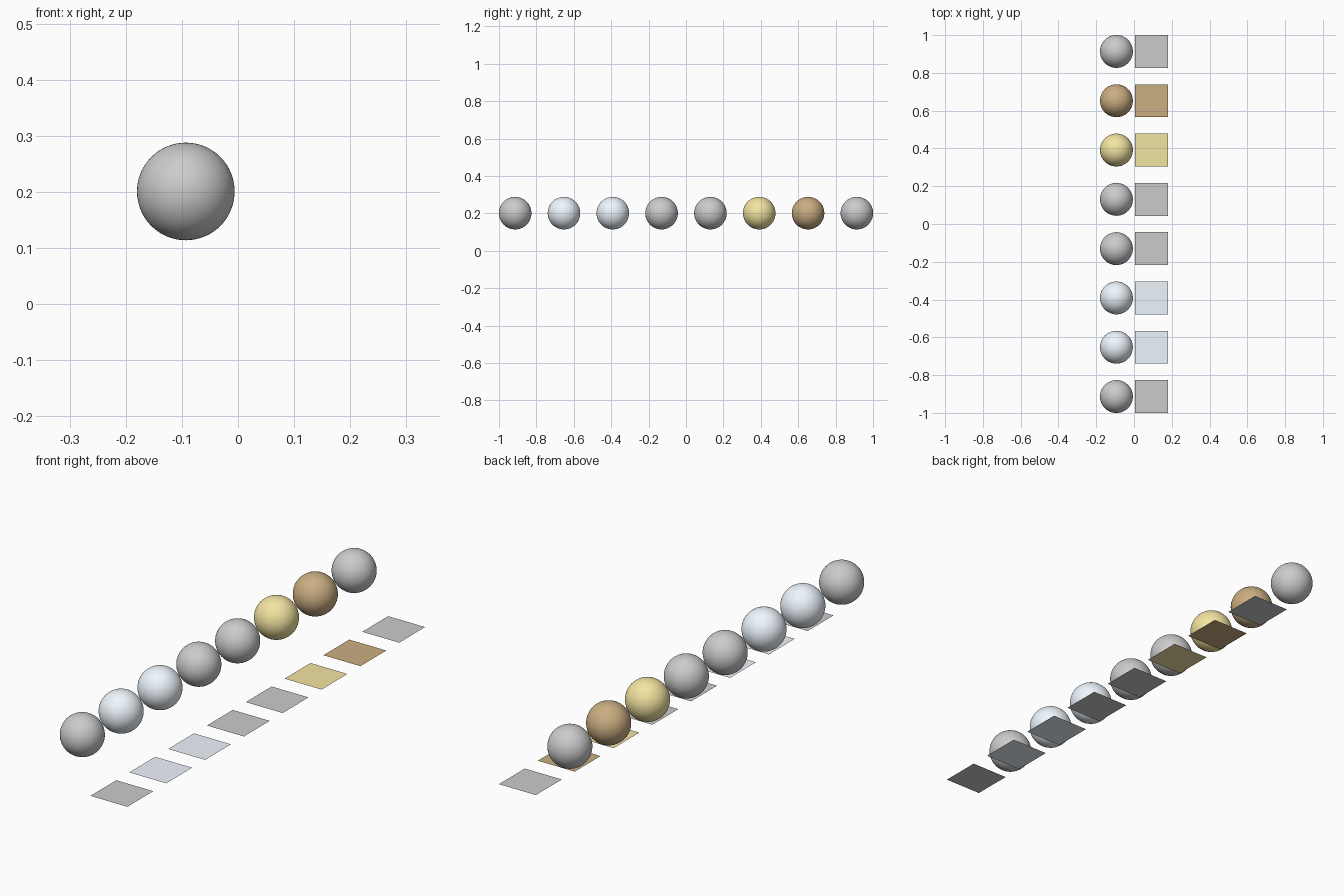
import bpy

if "Cube" in bpy.data.objects:
    bpy.data.objects.remove(bpy.data.objects["Cube"])

RADIUS, SPACING, X = 0.087, 0.261, 0.093

COLOURS = {
    "pale_blue": (0.86, 0.93, 0.99, 1),
    "gold": (0.90, 0.78, 0.36, 1),
    "brown": (0.59, 0.42, 0.22, 1),
    "dark_grey": (0.51, 0.51, 0.51, 1),
}
materials = {}
for name, colour in COLOURS.items():
    materials[name] = bpy.data.materials.new(name)
    materials[name].diffuse_color = colour


def finish(name, finish_name):
    obj = bpy.context.object
    obj.name = name
    if finish_name in materials:
        obj.data.materials.append(materials[finish_name])


# Row of samples from front to back: a floating ball and a flat swatch each
row = ["grey", "pale_blue", "pale_blue", "grey", "grey", "gold", "brown", "dark_grey"]
for i, kind in enumerate(row):
    y = (i - 3.5) * SPACING

    # sample ball
    bpy.ops.mesh.primitive_uv_sphere_add(segments=64, ring_count=32, radius=RADIUS,
                                         location=(-X, y, 0.201))
    bpy.ops.object.shade_smooth()
    finish(f"sample_ball_{i + 1}", kind)

    # flat swatch lying on the ground plane
    bpy.ops.mesh.primitive_plane_add(size=2 * RADIUS, location=(X, y, 0))
    finish(f"flat_swatch_{i + 1}", kind)

for m in bpy.data.materials:
    if m.users and not m.is_grease_pencil:
        m.use_nodes = True
        m.node_tree.nodes["Principled BSDF"].inputs["Base Color"].default_value = m.diffuse_color
